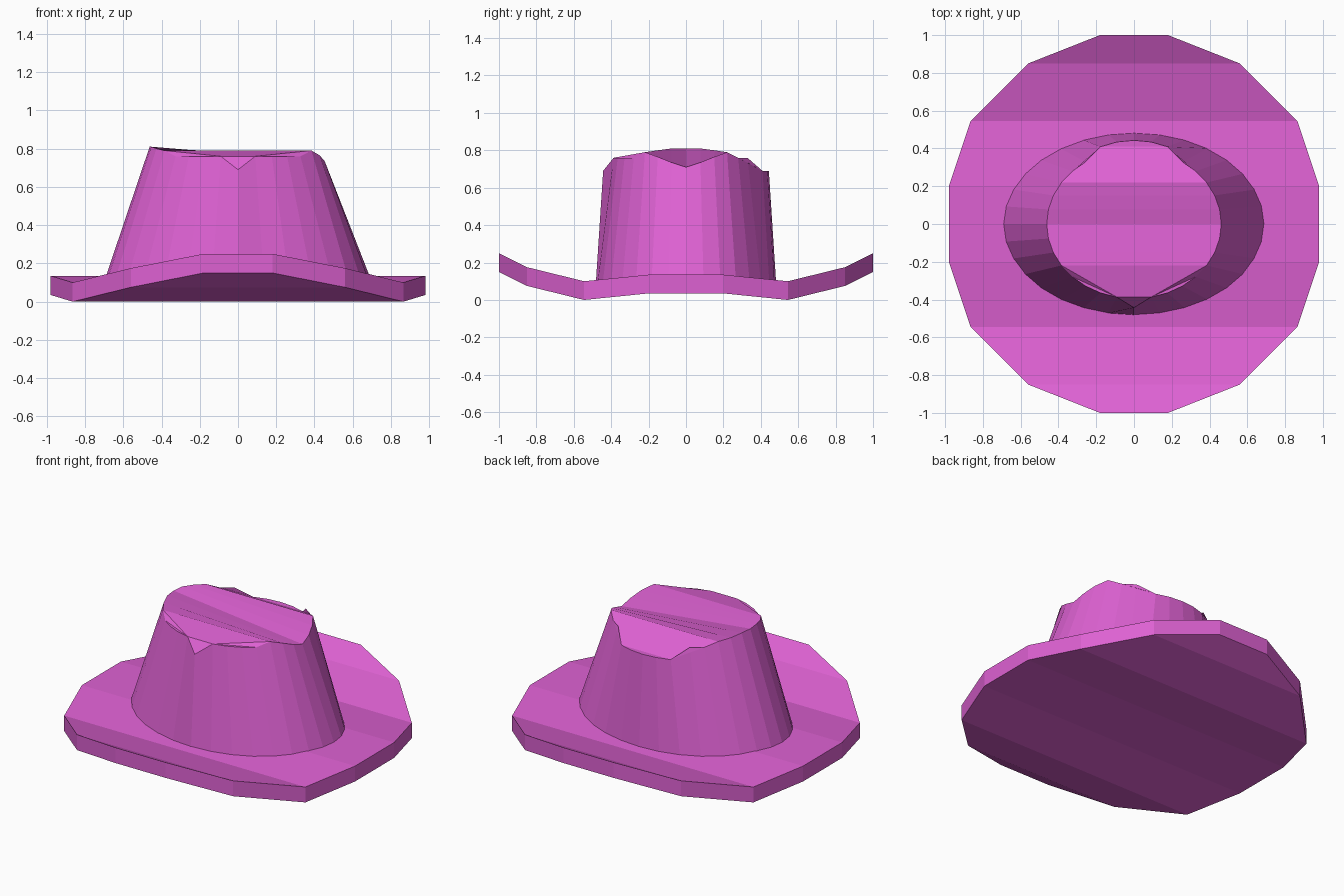
import bpy, bmesh
from math import sin, cos, pi

if "Cube" in bpy.data.objects:
    bpy.data.objects.remove(bpy.data.objects["Cube"])

mat = bpy.data.materials.new("magenta_felt")
mat.diffuse_color = (0.73, 0.12, 0.65, 1)
mat.use_nodes = True
mat.node_tree.nodes["Principled BSDF"].inputs["Base Color"].default_value = mat.diffuse_color


def finish(name, bm):
    bmesh.ops.recalc_face_normals(bm, faces=bm.faces)
    mesh = bpy.data.meshes.new(name)
    bm.to_mesh(mesh)
    bm.free()
    mesh.materials.append(mat)
    obj = bpy.data.objects.new(name, mesh)
    bpy.context.collection.objects.link(obj)


# Brim: curved slab, cross strips of (y, half width, underside height)
half = [(0.2, 0.98, 0.035), (0.545, 0.865, 0.0), (0.85, 0.56, 0.075), (1.0, 0.18, 0.15)]
rows = [(-y, w, z) for y, w, z in reversed(half)] + half
bm = bmesh.new()
rings = []
for y, w, z in rows:
    rings.append([bm.verts.new(p) for p in
                  ((-w, y, z), (w, y, z), (w, y, z + 0.1), (-w, y, z + 0.1))])
for a, b in zip(rings, rings[1:]):
    for i in range(4):
        j = (i + 1) % 4
        bm.faces.new((a[i], a[j], b[j], b[i]))
bm.faces.new(rings[0])
bm.faces.new(rings[-1])
finish("brim", bm)

# Crown: tapered oval wall with a pinched, creased top
# rim heights per quarter, from the side (0) to the front or back middle (8)
right_z = [0.71, 0.735, 0.765, 0.79, 0.76, 0.76, 0.76, 0.76]
left_z = [0.81, 0.81, 0.80, 0.79, 0.76, 0.76, 0.76, 0.76]
N = 32
bm = bmesh.new()
base, rim = [], []
for i in range(N):
    a = 2 * pi * i / N
    c, s = cos(a), sin(a)
    k = min(i % 16, 16 - i % 16)
    z = (right_z if c > 0 else left_z)[min(k, 7)]
    ry = 0.395
    if k == 8 or (s > 0 and k >= 6):      # front notch and dropped back edge
        z, ry = 0.69, 0.443
    base.append(bm.verts.new((0.705 * c, 0.482 * s, 0.09)))
    rim.append(bm.verts.new((0.462 * c, ry * s, z)))
for i in range(N):
    j = (i + 1) % N
    bm.faces.new((base[i], base[j], rim[j], rim[i]))
bm.faces.new(base)


def cap(*ids):
    bm.faces.new([rim[i % N] for i in ids])


for s in (1, -1):
    # inner crease strips running side to side
    for k in range(3):
        cap(s * k, s * (k + 1), s * (15 - k), s * (16 - k))
    # outer panel, its end facets and the middle drop
    e = 6 if s > 0 else 7
    cap(s * 3, s * e, s * (16 - e), s * 13)
    for k in range(3, e - 1):
        cap(s * k, s * (k + 1), s * e)
        cap(s * (16 - k), s * (15 - k), s * (16 - e))
    cap(*[s * k for k in range(e, 17 - e)])
finish("crown", bm)
